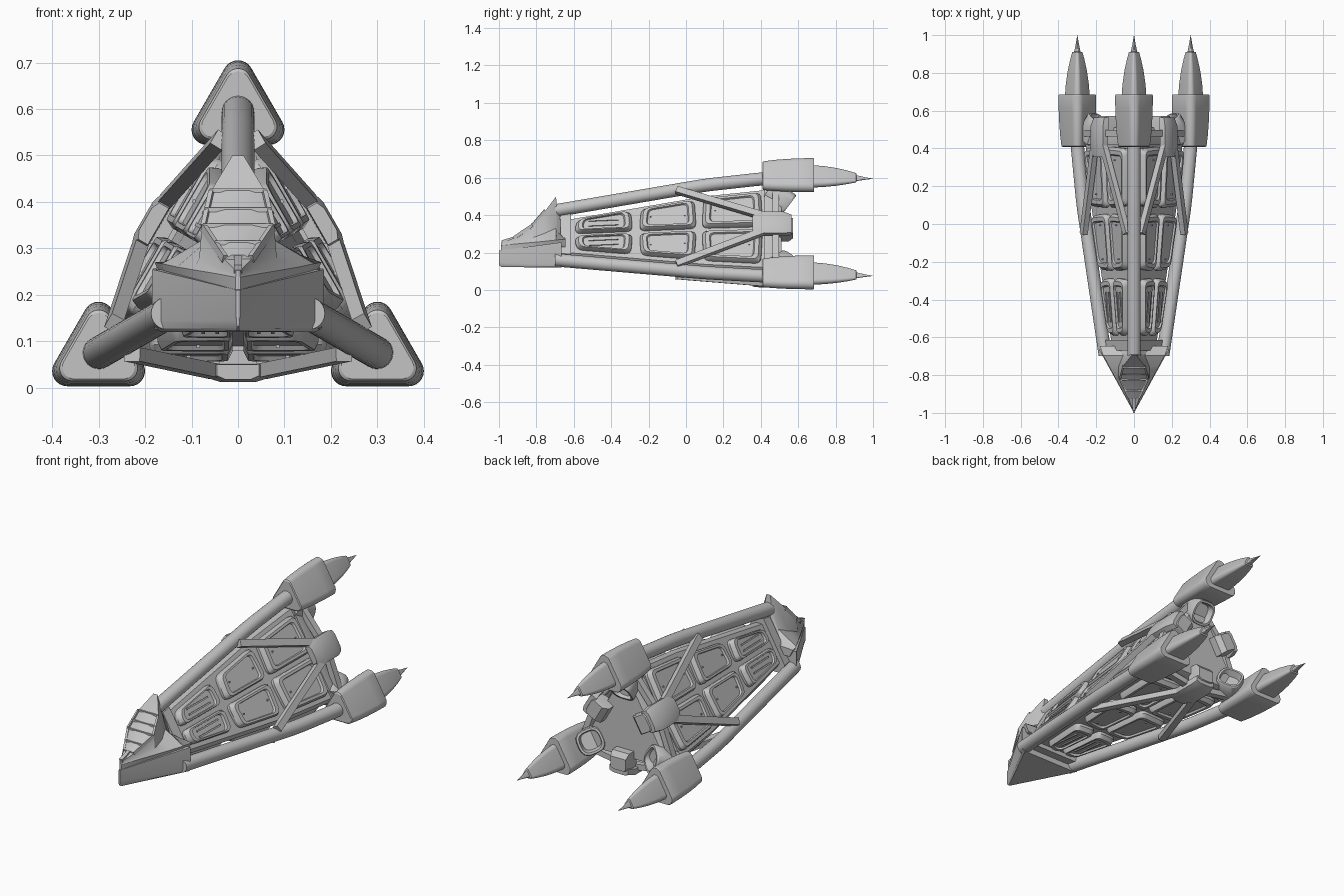
import bpy, bmesh, math
from mathutils import Vector, Matrix

if "Cube" in bpy.data.objects:
    bpy.data.objects.remove(bpy.data.objects["Cube"])

Z0 = 0.248                       # height of the three-fold symmetry axis
CORNERS = (0, 120, 240)          # directions of the three tubes / engines
FACES = (60, 180, 300)           # directions of the three flat sides
S3 = math.sqrt(3)

grey = bpy.data.materials.new("hull_grey")
grey.diffuse_color = (0.55, 0.55, 0.55, 1)
grey.use_nodes = True
grey.node_tree.nodes["Principled BSDF"].inputs["Base Color"].default_value = grey.diffuse_color


def loft(name, sections, angles=None):
    """Skin closed sections; with angles, local z is radial and copies are turned about y."""
    bm = bmesh.new()
    rings = [[bm.verts.new(p) for p in s] for s in sections]
    for a, b in zip(rings, rings[1:]):
        n = len(a)
        for i in range(n):
            j = (i + 1) % n
            bm.faces.new((a[i], a[j], b[j], b[i]))
    bm.faces.new(rings[0][::-1])
    bm.faces.new(rings[-1])
    bmesh.ops.recalc_face_normals(bm, faces=bm.faces)
    me = bpy.data.meshes.new(name)
    bm.to_mesh(me)
    bm.free()
    me.materials.append(grey)
    for a in (angles if angles else (None,)):
        ob = bpy.data.objects.new(name, me)
        bpy.context.collection.objects.link(ob)
        if a is not None:
            ob.matrix_world = Matrix.Translation((0, 0, Z0)) @ Matrix.Rotation(math.radians(a), 4, 'Y')


def beam(name, p, q, w, h, angles=None):
    p, q = Vector(p), Vector(q)
    d = (q - p).normalized()
    s = d.cross(Vector((0, 0, 1))).normalized()
    t = s.cross(d)
    sec = lambda c: [c + s * w * i + t * h * j for i, j in ((-.5, -.5), (.5, -.5), (.5, .5), (-.5, .5))]
    loft(name, [sec(p), sec(q)], angles)


def tube_r(y):
    """Distance of the tube centres from the axis."""
    pts = ((-0.72, 0.172), (0.1, 0.312), (0.41, 0.3464), (0.6, 0.3464))
    for (a, ra), (b, rb) in zip(pts, pts[1:]):
        if y <= b:
            return ra + (rb - ra) * (y - a) / (b - a)
    return rb


def rounded(pts, r, n=4):
    """Round the corners of a 2D outline with small quadratic arcs."""
    out = []
    for i, p in enumerate(pts):
        p = Vector(p)
        a = p + (Vector(pts[i - 1]) - p).normalized() * r
        b = p + (Vector(pts[(i + 1) % len(pts)]) - p).normalized() * r
        for k in range(n + 1):
            t = k / n
            out.append(a * (1 - t) ** 2 + p * 2 * t * (1 - t) + b * t * t)
    return out


def cut_triangle(y, tip, flat):
    """Triangle with cut corners at distance tip and sides at distance flat."""
    u = (flat - tip / 2) * 2 / S3
    pts = []
    for a in CORNERS:
        c, s = math.cos(math.radians(a)), math.sin(math.radians(a))
        pts += [(e * c + tip * s, y, Z0 - e * s + tip * c) for e in (-u, u)]
    return pts


# Body core, front collar and rear collar
loft("body_core", [cut_triangle(y, tube_r(y) - 0.06, tube_r(y) / 2 - 0.015) for y in (-0.66, 0.1, 0.43)])
loft("front_collar", [cut_triangle(y, tube_r(y) - 0.03, tube_r(y) / 2 + 0.008) for y in (-0.67, -0.615)])
loft("rear_collar", [cut_triangle(y, t, f) for y, t, f in
                     ((0.42, 0.288, 0.168), (0.47, 0.288, 0.168), (0.51, 0.27, 0.15))])

# Raised side panels: three columns, two rows on every side
for y0, y1 in ((-0.595, -0.285), (-0.25, 0.055), (0.085, 0.41)):
    for sg in (-1, 1):
        o0, o1 = tube_r(y0) * S3 / 2 - 0.08, tube_r(y1) * S3 / 2 - 0.085
        outline = rounded([(sg * 0.012, y0), (sg * o0, y0 + 0.01), (sg * o1, y1 - 0.01), (sg * 0.012, y1)], 0.035)
        c = sum(outline, Vector((0, 0))) / len(outline)
        levels = []
        for sc, h in ((1, -0.02), (1, 0.014), (0.9, 0.034), (0.76, 0.034), (0.72, 0.024)):
            ring = [c + (p - c) * sc for p in outline]
            levels.append([(p.x, p.y, tube_r(p.y) / 2 - 0.015 + h) for p in ring])
        loft("side_panel", levels, FACES)
        # slats on the front column, small studs on the others
        if y0 < -0.5:
            for k in (0.75, 1.25):
                a, b = c.y - 0.08, c.y + 0.08
                beam("panel_slat", (c.x * k, a, tube_r(a) / 2 + 0.011),
                     (c.x * k, b, tube_r(b) / 2 + 0.011), 0.008, 0.008, FACES)
        else:
            for k in (-0.09, 0.09):
                y = c.y + k
                beam("panel_stud", (c.x, y - 0.004, tube_r(y) / 2 + 0.011),
                     (c.x, y + 0.004, tube_r(y) / 2 + 0.011), 0.008, 0.008, FACES)

# Long edge tubes
loft("edge_tube", [[(0.035 * math.cos(t), y, tube_r(y) + 0.035 * math.sin(t))
                    for t in [k * math.tau / 24 for k in range(24)]]
                   for y in (-0.70, 0.06, 0.14, 0.38, 0.43)], CORNERS)


def pod(y, sc):
    """Rounded triangle section of the engine pod, inner radius 0.0716."""
    pts = []
    for k in range(3):
        a0 = math.pi / 2 + k * math.tau / 3
        for j in range(-4, 5):
            a = a0 + j * math.pi / 12
            pts.append((sc * (0.0776 * math.cos(a0) + 0.0328 * math.cos(a)), y,
                        0.3464 + sc * (0.0776 * math.sin(a0) + 0.0328 * math.sin(a))))
    return pts


# Engine pods with tapering spikes
loft("engine_pod", [pod(y, s) for y, s in ((0.408, 0.78), (0.412, 0.84), (0.47, 0.91), (0.54, 0.96),
                                           (0.61, 0.99), (0.68, 1), (0.685, 0.97))], CORNERS)
loft("engine_spike", [pod(y, s) for y, s in ((0.67, 0.66), (0.74, 0.61), (0.81, 0.51), (0.87, 0.38),
                                             (0.91, 0.27), (0.912, 0.17), (0.95, 0.09), (1.0, 0.004))], CORNERS)

# Thruster cups on the inner side of each pod, tilted back and inward
axis, side = Vector((0, 0.8, -0.6)), Vector((0, 0.6, 0.8))
mouth = Vector((0, 0.545, 0.21))
cup = []
for d, r in ((-0.13, 0.05), (-0.05, 0.064), (0, 0.066), (0.008, 0.062), (0.008, 0.052), (-0.03, 0.044)):
    ring = []
    for k in range(32):
        t = k * math.tau / 32
        f = r / (abs(math.cos(t)) ** 3 + abs(math.sin(t)) ** 3) ** (1 / 3)
        ring.append(mouth + axis * d + Vector((1, 0, 0)) * f * math.cos(t) + side * f * math.sin(t))
    cup.append(ring)
loft("thruster_cup", cup, CORNERS)

# Outer brace on every side: hub, rear block and two arms to the tubes
hub = lambda y, w, lo, hi: [(-w, y, lo), (w, y, lo), (w, y, hi - 0.008), (w * 0.6, y, hi),
                            (-w * 0.6, y, hi), (-w, y, hi - 0.008)]
loft("brace_hub", [hub(0.355, 0.045, 0.198, 0.23), hub(0.4, 0.066, 0.197, 0.235),
                   hub(0.52, 0.066, 0.195, 0.235), hub(0.565, 0.055, 0.185, 0.222)], FACES)
loft("brace_rear_block", [hub(0.49, 0.05, 0.11, 0.21), hub(0.55, 0.05, 0.11, 0.21),
                          hub(0.572, 0.045, 0.135, 0.2)], FACES)
for sg in (-1, 1):
    beam("brace_arm", (sg * 0.045, 0.42, 0.214), (sg * 0.228, -0.05, 0.176), 0.036, 0.03, FACES)
    beam("brace_link", (sg * 0.04, 0.48, 0.2), (sg * 0.25, 0.48, 0.165), 0.035, 0.03, FACES)

# Nose: lower wedge hull
def nose_w(y):
    return max(0.004, (y + 1) * 0.185 / 0.335)


def lower(y, zt, zb):
    w = nose_w(y)
    c = min(0.02, w * 0.6)
    half = [(w, zt), (w, zb + 0.024), (w - c * 0.3, zb + 0.007), (w - c, zb)]
    return [(x, y, z) for x, z in half] + [(-x, y, z) for x, z in half[::-1]]


loft("nose_lower_hull", [lower(-1.0, 0.21, 0.132), lower(-0.985, 0.212, 0.122),
                         lower(-0.665, 0.255, 0.12)])


# Nose: upper hull with concave sides rising to a peak at the back
def upper(y, zb, t, zt):
    w = min(0.18, nose_w(y) * 0.97)
    t = min(t, w)
    half = [(w * 0.88, zb - 0.04), (w, zb), (t + 0.3 * (w - t), zb + 0.27 * (zt - zb)), (t, zt)]
    return [(-x, y, z) for x, z in half] + [(x, y, z) for x, z in half[::-1]]


roof = ((-0.92, 0.03, 0.277), (-0.82, 0.078, 0.345), (-0.755, 0.06, 0.42))
zbase = (0.245, 0.254, 0.26)
loft("nose_upper_hull", [upper(-0.99, 0.238, 0.004, 0.252)]
     + [upper(y, zb, t, z) for (y, t, z), zb in zip(roof, zbase)]
     + [upper(-0.695, 0.267, 0.012, 0.50), upper(-0.688, 0.268, 0.02, 0.43), upper(-0.645, 0.27, 0.03, 0.29)])
beam("nose_prong", (0, -0.985, 0.255), (0, -0.92, 0.275), 0.018, 0.02)

# Canopy: glazed plate, side frames and cross ribs
loft("canopy", [[(-t * 0.85, y, z - 0.01), (-t * 0.85, y, z + 0.003), (-t * 0.4, y - 0.003, z + 0.009),
                 (t * 0.4, y - 0.003, z + 0.009), (t * 0.85, y, z + 0.003), (t * 0.85, y, z - 0.01)]
                for y, t, z in roof])
for (y0, t0, z0), (y1, t1, z1) in zip(roof, roof[1:]):
    for sg in (-1, 1):
        beam("canopy_frame", (sg * t0 * 0.95, y0, z0), (sg * t1 * 0.95, y1, z1), 0.01, 0.018)
    for k in (0.4, 0.95):
        y, t, z = (a + (b - a) * k for a, b in ((y0, y1), (t0, t1), (z0, z1)))
        beam("canopy_rib", (-t, y, z + 0.008), (t, y, z + 0.008), 0.007, 0.009)

# Smooth shading with sharp edges kept
done = set()
for ob in bpy.context.collection.objects:
    if ob.data.name not in done:
        done.add(ob.data.name)
        ob.select_set(True)
        bpy.context.view_layer.objects.active = ob
bpy.ops.object.shade_smooth_by_angle(angle=math.radians(30))
